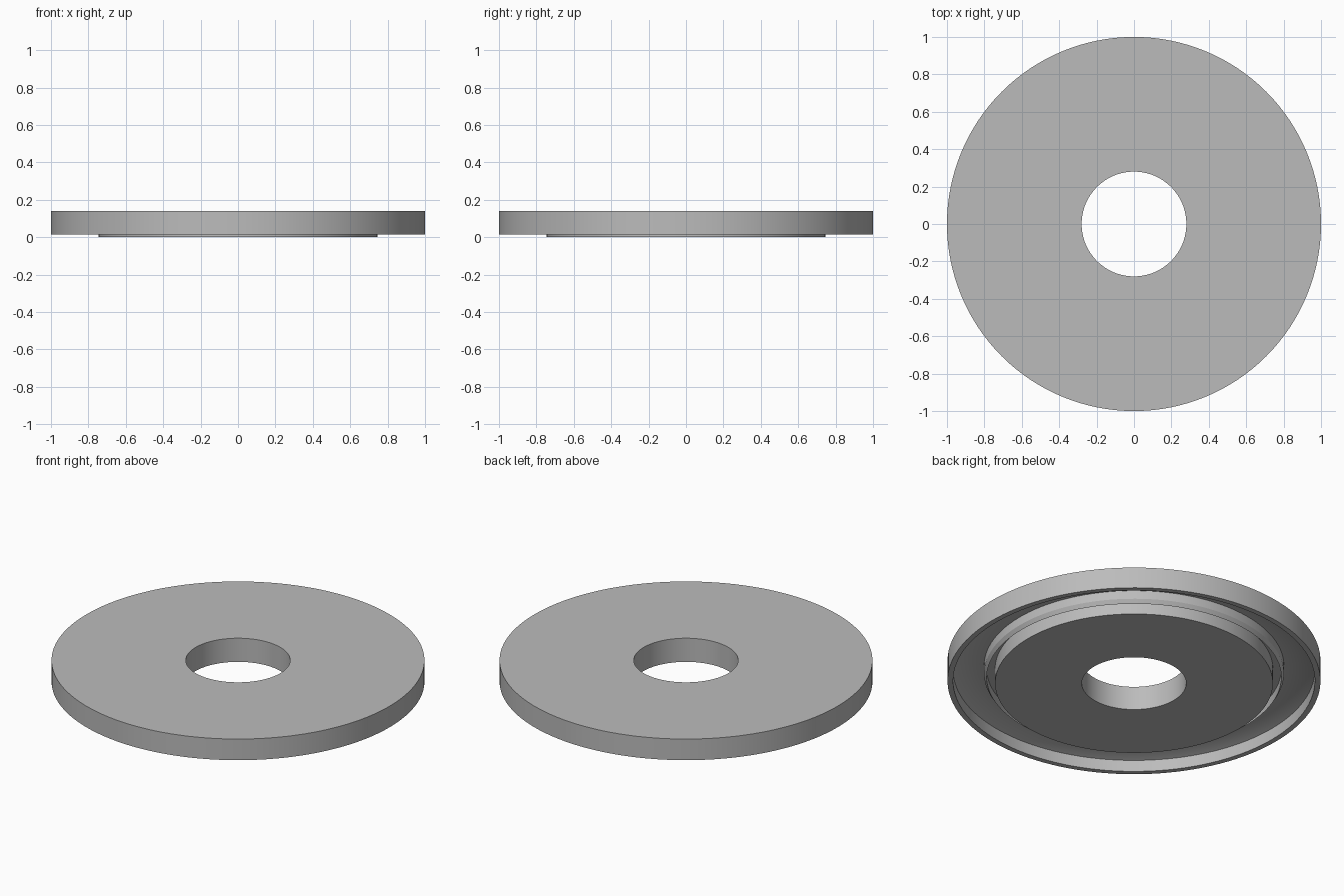
import bpy, bmesh, math

cube = bpy.data.objects.get("Cube")
if cube:
    bpy.data.objects.remove(cube, do_unlink=True)

grey = bpy.data.materials.new("plain_grey")
grey.use_nodes = True
GREY = (0.5, 0.5, 0.5, 1)
grey.diffuse_color = GREY
grey.node_tree.nodes["Principled BSDF"].inputs["Base Color"].default_value = GREY


def lathe(name, profile, sides=128):
    """Spin a closed (radius, height) profile round the z axis."""
    bm = bmesh.new()
    verts = [bm.verts.new((r, 0, z)) for r, z in profile]
    edges = [bm.edges.new((a, b)) for a, b in zip(verts, verts[1:] + verts[:1])]
    bmesh.ops.spin(bm, geom=verts + edges, axis=(0, 0, 1), cent=(0, 0, 0),
                   angle=math.tau, steps=sides, use_merge=True)
    bmesh.ops.remove_doubles(bm, verts=bm.verts, dist=1e-5)
    bmesh.ops.recalc_face_normals(bm, faces=bm.faces)
    mesh = bpy.data.meshes.new(name)
    bm.to_mesh(mesh)
    bm.free()
    mesh.materials.append(grey)
    obj = bpy.data.objects.new(name, mesh)
    bpy.context.collection.objects.link(obj)
    bpy.ops.object.select_all(action="DESELECT")
    obj.select_set(True)
    bpy.context.view_layer.objects.active = obj
    bpy.ops.object.shade_smooth_by_angle(angle=math.radians(25))
    return obj


# One turned part: bored hub, raised lip, open channel and outer rim
hub = [(0.28, 0.14), (0.28, 0), (0.745, 0), (0.745, 0.09)]
lip = [(0.79, 0.09), (0.79, 0.037), (0.804, 0.06), (0.804, 0.11)]
channel = [(0.89, 0.11), (0.97, 0.083)]
rim = [(0.97, 0.015), (1, 0.015), (1, 0.14)]
lathe("grooved_ring_disc", hub + lip + channel + rim)
